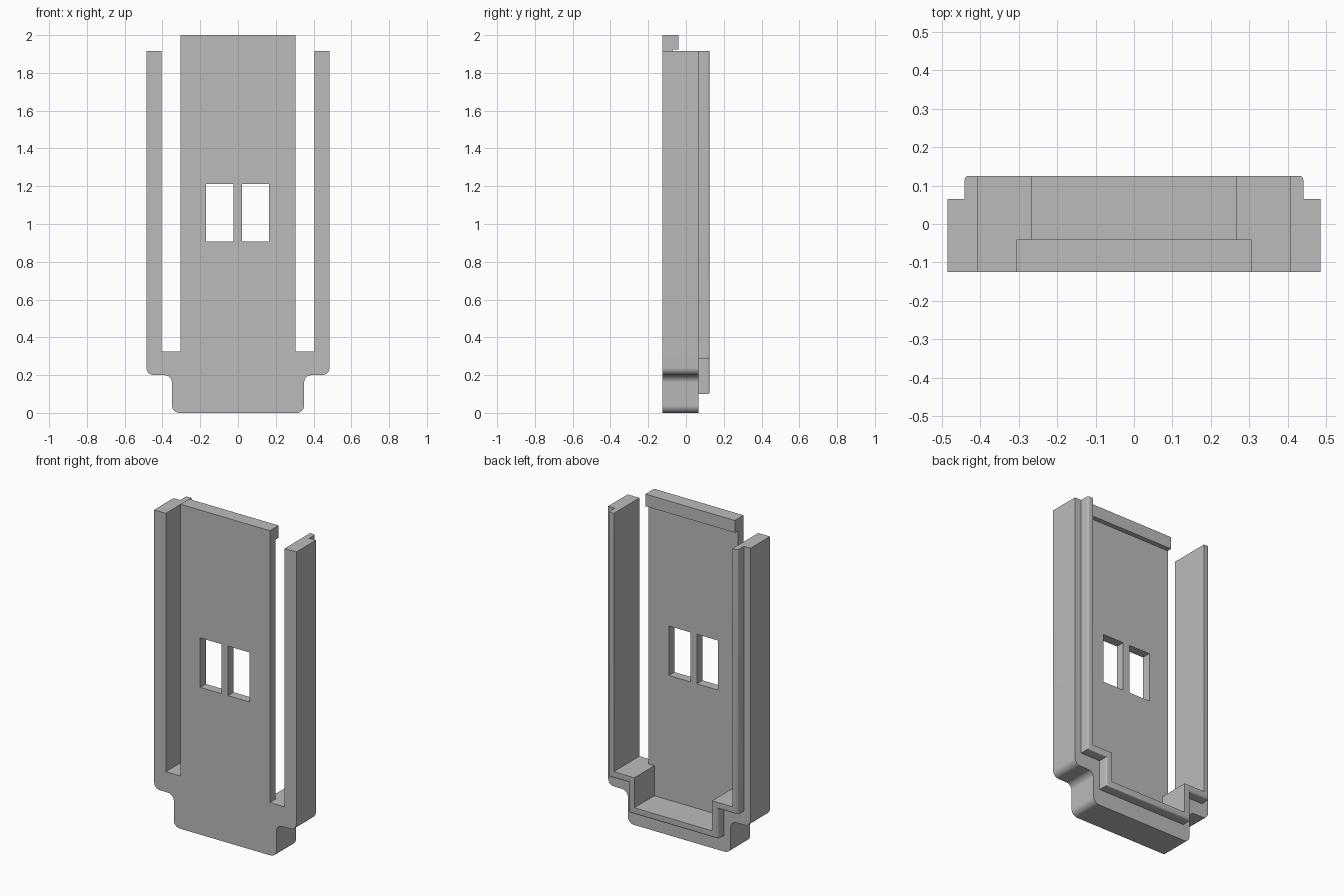
import bpy, bmesh, math
from mathutils import Vector

cube = bpy.data.objects.get("Cube")
if cube:
    bpy.data.objects.remove(cube, do_unlink=True)

gray = bpy.data.materials.new("plain gray")
gray.use_nodes = True
gray.diffuse_color = (0.5, 0.5, 0.5, 1)
gray.node_tree.nodes["Principled BSDF"].inputs["Base Color"].default_value = (0.5, 0.5, 0.5, 1)

# Depth of each layer and heights shared by several parts
FRONT, PLATE_BACK, RIM_BACK, LIP_BACK = -0.125, -0.07, 0.065, 0.125
ARM_TOP, SHELF, FLOOR, TOP = 1.917, 0.325, 0.14, 2.0


def rounded(points, radius, steps=8):
    """Round every right-angled corner of an open path except its ends."""
    path = [Vector(p) for p in points]
    result = [path[0]]
    for before, corner, after in zip(path, path[1:], path[2:]):
        u, v = (before - corner).normalized(), (after - corner).normalized()
        center = corner + (u + v) * radius
        for i in range(steps + 1):
            a = math.pi / 2 * i / steps
            result.append(center - v * radius * math.cos(a) - u * radius * math.sin(a))
    return [tuple(p) for p in result + [path[-1]]]


def prism(name, half, y0, y1, bevel_if=None):
    """Mirror a half outline in x and extrude it from y0 to y1."""
    outline = half + [(-x, z) for x, z in reversed(half)]
    bm = bmesh.new()
    face = bm.faces.new([bm.verts.new((x, y0, z)) for x, z in outline])
    ext = bmesh.ops.extrude_face_region(bm, geom=[face], use_keep_orig=True)
    for v in ext["geom"]:
        if isinstance(v, bmesh.types.BMVert):
            v.co.y = y1
    bmesh.ops.recalc_face_normals(bm, faces=bm.faces)
    if bevel_if:
        edges = [e for e in bm.edges if bevel_if(*[v.co for v in e.verts])]
        bmesh.ops.bevel(bm, geom=edges, offset=0.01, segments=4,
                        profile=0.5, affect='EDGES')
    mesh = bpy.data.meshes.new(name)
    bm.to_mesh(mesh)
    bm.free()
    mesh.materials.append(gray)
    obj = bpy.data.objects.new(name, mesh)
    bpy.context.collection.objects.link(obj)
    return obj


def activate(obj):
    bpy.ops.object.select_all(action='DESELECT')
    obj.select_set(True)
    bpy.context.view_layer.objects.active = obj


# Half outlines, each running from the bottom centre upward
body_outer = rounded([(0, 0), (0.35, 0), (0.35, 0.2), (0.485, 0.2), (0.485, ARM_TOP)], 0.04)[1:]
cavity = [(0.405, ARM_TOP), (0.405, SHELF), (0.265, SHELF), (0.265, FLOOR)]
slot = [(0.405, ARM_TOP), (0.405, SHELF), (0.305, SHELF), (0.305, TOP)]
lip_outer = [(0.305, 0.1), (0.305, 0.285), (0.44, 0.285), (0.44, ARM_TOP)]

# Front plate with its central panel, and the deep rim behind it
front_plate = prism("front_plate", body_outer + slot, FRONT, PLATE_BACK)
rim = prism("rim", body_outer + cavity, PLATE_BACK, RIM_BACK)


# Raised lip on the back of the rim, with a softened outer back edge
def on_lip_edge(a, b):
    def outer(p):
        return p.y > LIP_BACK - 0.001 and any(
            abs(abs(p.x) - x) < 0.001 and abs(p.z - z) < 0.001 for x, z in lip_outer)
    return outer(a) and outer(b)


lip = prism("back_lip", lip_outer + cavity, RIM_BACK, LIP_BACK, on_lip_edge)

# Ledge across the top of the panel
top_ledge = prism("top_ledge", [(0.305, 1.925), (0.305, TOP)], PLATE_BACK, -0.04)

# Two window openings through the panel
for x in (-0.0975, 0.0925):
    bpy.ops.mesh.primitive_cube_add(size=1, location=(x, -0.1, 1.06))
    cutter = bpy.context.object
    cutter.name = "window_cutter"
    cutter.scale = (0.145, 0.3, 0.305)
    cutter.hide_render = True
    mod = front_plate.modifiers.new("window", 'BOOLEAN')
    mod.operation = 'DIFFERENCE'
    mod.solver = 'EXACT'
    mod.object = cutter
    activate(front_plate)
    bpy.ops.object.modifier_apply(modifier=mod.name)
    bpy.data.objects.remove(cutter, do_unlink=True)

for part in (front_plate, rim, lip):
    activate(part)
    bpy.ops.object.shade_smooth_by_angle(angle=math.radians(30))
